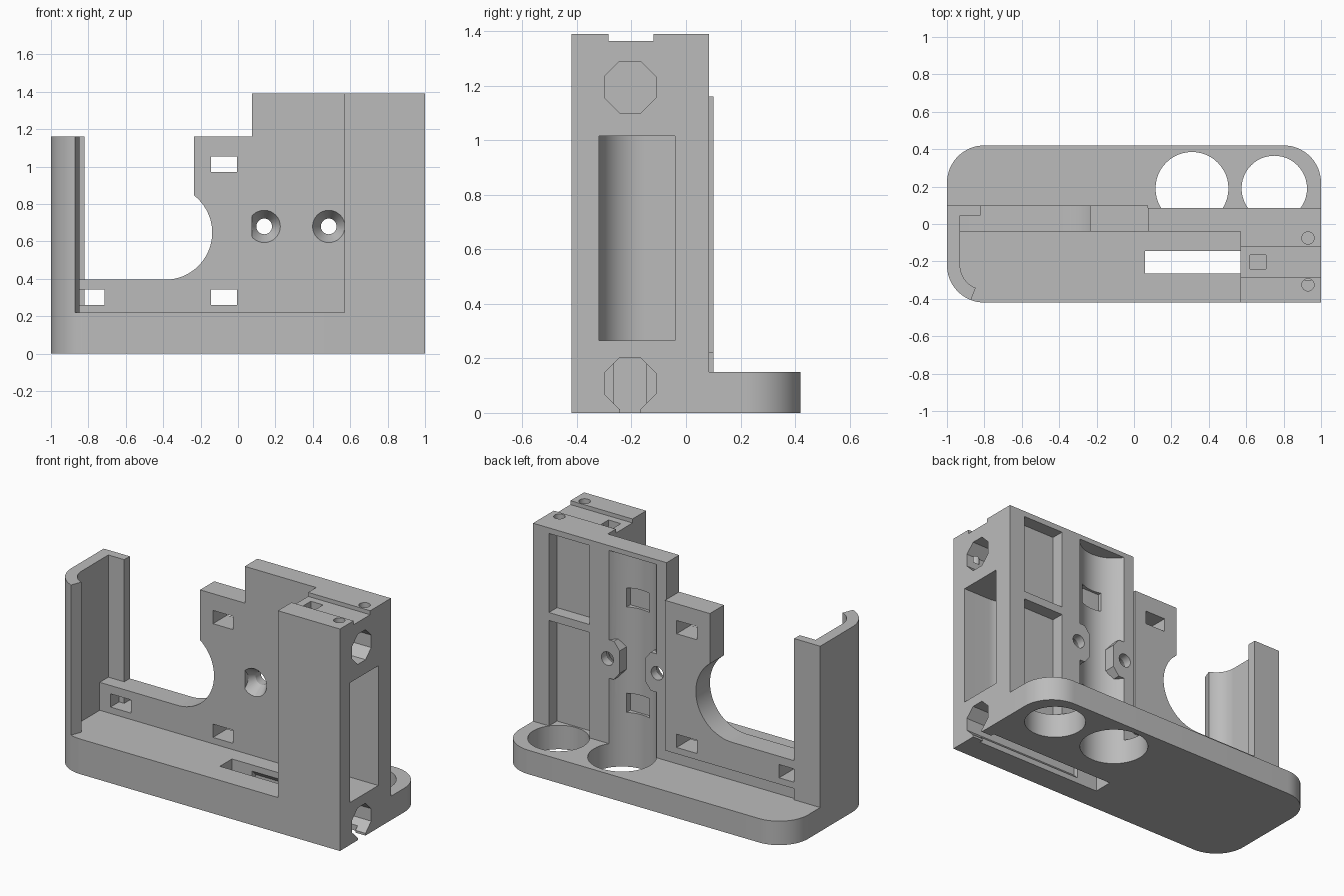
import bpy, bmesh, math
from mathutils import Vector

cube = bpy.data.objects.get("Cube")
if cube:
    bpy.data.objects.remove(cube)

grey = bpy.data.materials.new("plain grey")
grey.use_nodes = True
colour = (0.5, 0.5, 0.5, 1)
grey.diffuse_color = colour
grey.node_tree.nodes["Principled BSDF"].inputs["Base Color"].default_value = colour


def prism(name, points, axis, lo, hi):
    """Extrude a 2D outline along an axis: z uses (x, y), y uses (x, z), x uses (y, z)."""
    place = {"x": lambda a, b, t: (t, a, b),
             "y": lambda a, b, t: (a, t, b),
             "z": lambda a, b, t: (a, b, t)}[axis]
    bm = bmesh.new()
    ends = [[bm.verts.new(place(a, b, t)) for a, b in points] for t in (lo, hi)]
    bm.faces.new(ends[0])
    bm.faces.new(ends[1])
    for i in range(len(points)):
        j = (i + 1) % len(points)
        bm.faces.new((ends[0][i], ends[0][j], ends[1][j], ends[1][i]))
    bmesh.ops.recalc_face_normals(bm, faces=bm.faces)
    mesh = bpy.data.meshes.new(name)
    bm.to_mesh(mesh)
    bm.free()
    mesh.materials.append(grey)
    obj = bpy.data.objects.new(name, mesh)
    bpy.context.collection.objects.link(obj)
    return obj


def box(name, x0, x1, y0, y1, z0, z1):
    return prism(name, [(x0, y0), (x1, y0), (x1, y1), (x0, y1)], "z", z0, z1)


def arc(cx, cy, r, start, end, n=16):
    steps = [math.radians(start + (end - start) * i / n) for i in range(n + 1)]
    return [(cx + r * math.cos(a), cy + r * math.sin(a)) for a in steps]


def circle(cx, cy, r, n=48, turn=0):
    return arc(cx, cy, r, turn, turn + 360, n)[:-1]


def countersink(x, z):
    bm = bmesh.new()
    bmesh.ops.create_cone(bm, cap_ends=True, segments=32, radius1=0.042, radius2=0.09, depth=0.08)
    for v in bm.verts:
        v.co = Vector((x + v.co.x, -0.006 - v.co.z, z + v.co.y))
    bmesh.ops.recalc_face_normals(bm, faces=bm.faces)
    mesh = bpy.data.meshes.new("countersink_cutter")
    bm.to_mesh(mesh)
    bm.free()
    obj = bpy.data.objects.new("countersink_cutter", mesh)
    bpy.context.collection.objects.link(obj)
    return obj


def cut(obj, cutters):
    for c in cutters:
        c.hide_render = True
        mod = obj.modifiers.new("cut", "BOOLEAN")
        mod.operation = "DIFFERENCE"
        mod.solver = "EXACT"
        mod.object = c
    bpy.context.view_layer.update()
    graph = bpy.context.evaluated_depsgraph_get()
    mesh = bpy.data.meshes.new_from_object(obj.evaluated_get(graph))
    obj.modifiers.clear()
    obj.data = mesh


cutters = []


def tool(obj):
    cutters.append(obj)
    return obj


# Cutters shared between parts
trough = tool(prism("trough_cutter", circle(0.31, 0.19, 0.195), "z", -0.1, 1.36))
small_hole = tool(prism("small_hole_cutter", circle(0.75, 0.19, 0.175), "z", -0.1, 0.17))
pockets = [tool(box("pocket_cutter", 0.61, 0.89, 0.005, 0.3, z0, z1))
           for z0, z1 in ((0.15, 0.81), (0.86, 1.355))]


def octagon(z, x0, x1):
    return tool(prism("channel_cutter", circle(-0.205, z, 0.102, 8, 22.5), "x", x0, x1))


low_channel = octagon(0.108, 0.2, 1.1)
top_channel = octagon(1.195, 0.62, 1.1)
floor_slot = tool(box("floor_slot_cutter", 0.06, 0.57, -0.265, -0.145, -0.1, 0.4))
under_slot = tool(box("under_slot_cutter", 0.5, 0.93, -0.265, -0.145, -0.1, 0.1))
end_slot = tool(box("end_slot_cutter", 0.9, 1.1, -0.243, -0.167, -0.1, 0.1))

# Rear foot with two round corners
foot = prism("rear_foot", [(-1, 0.085), (1, 0.085)] + arc(0.8, 0.22, 0.2, 0, 90)
             + arc(-0.8, 0.22, 0.2, 90, 180), "z", 0, 0.15)
cut(foot, [trough, small_hole])

# Front floor with one round corner
floor = prism("front_floor", arc(-0.8, -0.22, 0.2, 180, 270)
              + [(0.57, -0.42), (0.57, -0.04), (-1, -0.04)], "z", 0, 0.22)
cut(floor, [floor_slot, low_channel])

# Strip under the upright plate
strip = box("plate_root", -1, 0.075, -0.04, 0.085, 0, 0.22)

# Upright plate with a round bite
plate_outline = [(-0.94, 0.22), (0.075, 0.22), (0.075, 1.16), (-0.235, 1.16)]
plate_outline += arc(-0.39, 0.647, 0.252, 52, -90, 32) + [(-0.94, 0.395)]
plate = prism("upright_plate", plate_outline, "y", -0.04, 0.1)
slots = [tool(box("slot_cutter", x, x + 0.14, -0.2, 0.2, z, z + 0.083))
         for x, z in ((-0.145, 0.972), (-0.145, 0.26), (-0.855, 0.26))]
cut(plate, slots)

# Curved left wall with a return lip
wall = prism("curved_wall", [(-0.82, 0.1), (-1, 0.1)] + arc(-0.8, -0.22, 0.2, 180, 249)
             + arc(-0.8, -0.22, 0.13, 249, 180) + [(-0.93, 0.045), (-0.82, 0.045)], "z", 0.22, 1.16)
lip_root = box("wall_root", -1, -0.82, 0.085, 0.1, 0.15, 0.22)

# Centre panel with the long trough
panel = box("centre_panel", 0.075, 0.57, -0.04, 0.085, 0, 1.39)
ties = [tool(box("tie_cutter", 0.25, 0.4, -0.02, 0.1, z, z + 0.12)) for z in (0.34, 1.0)]
screw_x = (0.14, 0.485)
screws = []
for x in screw_x:
    screws.append(tool(prism("screw_cutter", circle(x, 0.68, 0.042, 32), "y", -0.2, 0.3)))
    screws.append(tool(countersink(x, 0.68)))
cut(panel, [trough] + ties + screws)

# Bosses around the screws, standing inside the trough
for x in screw_x:
    side = 1 if x < 0.3 else -1
    inner = x + side * 0.085
    outline = [(x, 0.56), (inner - side * 0.04, 0.56), (inner, 0.61),
               (inner, 0.75), (inner - side * 0.04, 0.8), (x, 0.8)]
    boss = prism("screw_boss", outline, "y", -0.03, 0.085)
    cut(boss, screws)

# End block with side window, channels and rear pockets
block = box("end_block", 0.57, 1, -0.42, 0.085, 0, 1.39)
window = tool(prism("window_cutter", [(1.1, -0.04), (0.65, -0.04)]
                    + arc(0.82, -0.15, 0.17, 180, 270) + [(1.1, -0.32)], "z", 0.265, 1.015))
top_groove = tool(box("groove_cutter", 0.5, 1.1, -0.285, -0.12, 1.365, 1.5))
nut_hole = tool(box("nut_cutter", 0.62, 0.705, -0.24, -0.165, 1.2, 1.5))
pins = [tool(prism("pin_cutter", circle(0.93, y, 0.033, 24), "z", 1.2, 1.5))
        for y in (-0.075, -0.325)]
cut(block, [window, top_groove, nut_hole, top_channel, low_channel,
            under_slot, end_slot, small_hole] + pockets + pins)

for c in cutters:
    bpy.data.objects.remove(c)

# Smooth the curved faces and keep the edges crisp
parts = [o for o in bpy.context.collection.objects
         if o.type == "MESH" and o.data.materials and o.data.materials[0] == grey]
bpy.ops.object.select_all(action="DESELECT")
for o in parts:
    o.select_set(True)
bpy.context.view_layer.objects.active = parts[0]
bpy.ops.object.shade_smooth_by_angle(angle=math.radians(30))
